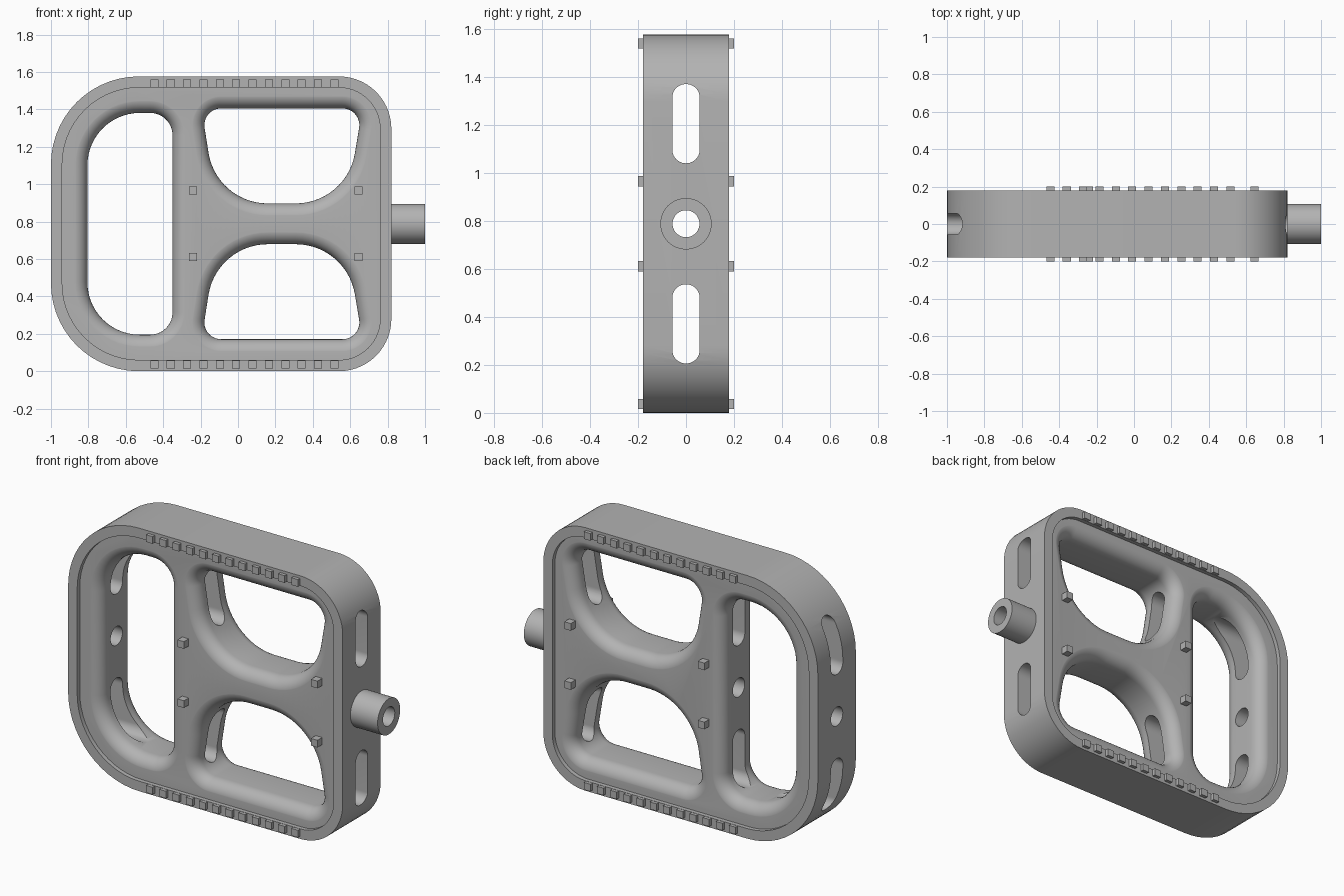
import bpy, bmesh, math
from mathutils import Vector

if "Cube" in bpy.data.objects:
    bpy.data.objects.remove(bpy.data.objects["Cube"])

MID_Z = 0.788          # height of the axle and mirror line
HALF = 0.18            # half thickness of the body
FACE = 0.155           # half thickness at the recessed faces
FILLET = 0.075

grey = bpy.data.materials.new("metal_grey")
grey.use_nodes = True
COLOUR = (0.45, 0.45, 0.45, 1)
grey.diffuse_color = COLOUR
grey.node_tree.nodes["Principled BSDF"].inputs["Base Color"].default_value = COLOUR


def rounded(corners, grow=0.0, seg=14):
    """Outline of a convex counter-clockwise polygon of (u, v, radius), offset by grow."""
    out = []
    n = len(corners)
    for i in range(n):
        p, q, s = (Vector(corners[(i + k) % n][:2]) for k in (-1, 0, 1))
        r = corners[i][2]
        a, b = (q - p).normalized(), (s - q).normalized()
        na, nb = Vector((a.y, -a.x)), Vector((b.y, -b.x))
        centre = q - (na + nb) * r / (1 + na.dot(nb))
        start = math.atan2(na.y, na.x)
        turn = math.acos(max(-1, min(1, na.dot(nb))))
        for k in range(seg + 1):
            t = start + turn * k / seg
            out.append(centre + Vector((math.cos(t), math.sin(t))) * (r + grow))
    return out


def loft(name, rings):
    """Closed solid through rings of matching 3D points."""
    bm = bmesh.new()
    loops = [[bm.verts.new(p) for p in ring] for ring in rings]
    n = len(loops[0])
    for a, b in zip(loops, loops[1:]):
        for i in range(n):
            bm.faces.new((a[i], a[(i + 1) % n], b[(i + 1) % n], b[i]))
    bm.faces.new(loops[0][::-1])
    bm.faces.new(loops[-1])
    bmesh.ops.recalc_face_normals(bm, faces=bm.faces)
    mesh = bpy.data.meshes.new(name)
    bm.to_mesh(mesh)
    bm.free()
    mesh.materials.append(grey)
    obj = bpy.data.objects.new(name, mesh)
    bpy.context.collection.objects.link(obj)
    return obj


def along_y(corners, levels, name):
    """Solid from (y, grow) levels of an x-z outline."""
    return loft(name, [[(p.x, y, p.y) for p in rounded(corners, g)] for y, g in levels])


def along_x(outline, x0, x1, name):
    return loft(name, [[(x, p.x, p.y) for p in outline] for x in (x0, x1)])


def circle(radius, n=48):
    return [Vector((radius * math.cos(math.tau * i / n),
                    MID_Z + radius * math.sin(math.tau * i / n))) for i in range(n)]


def flipped(corners):
    return [(u, 2 * MID_Z - v, r) for u, v, r in reversed(corners)]


def activate(obj):
    bpy.ops.object.select_all(action='DESELECT')
    obj.select_set(True)
    bpy.context.view_layer.objects.active = obj


def cut(obj, cutters):
    activate(obj)
    for c in cutters:
        mod = obj.modifiers.new("cut", 'BOOLEAN')
        mod.operation, mod.solver, mod.object = 'DIFFERENCE', 'EXACT', c
        bpy.ops.object.modifier_apply(modifier=mod.name)


def smooth(obj):
    activate(obj)
    bpy.ops.object.shade_smooth_by_angle(angle=math.radians(30))


# Body: rounded slab
top = 2 * MID_Z
outer = [(-1, 0, 0.47), (0.82, 0, 0.28), (0.82, top, 0.28), (-1, top, 0.47)]
body = along_y(outer, [(-HALF, 0), (HALF, 0)], "pedal_body")

# Shallow recess on both faces
cutters = [along_y(outer, [(s * FACE, -0.06), (s * 0.3, -0.06)], "recess_cutter")
           for s in (-1, 1)]

# Windows with rounded-over rims
side = [(-0.805, 0.195, 0.28), (-0.35, 0.195, 0.12),
        (-0.35, 1.381, 0.12), (-0.805, 1.381, 0.28)]
upper = [(-0.115, 0.897, 0.32), (0.58, 0.897, 0.32),
         (0.665, 1.405, 0.09), (-0.195, 1.405, 0.09)]
half = [(FACE + 0.001 - FILLET * (1 - math.sin(t)), FILLET * (1 - math.cos(t)))
        for t in (math.pi / 2 * k / 8 for k in range(9))] + [(0.3, FILLET)]
levels = [(-y, g) for y, g in reversed(half)] + half
cutters += [along_y(w, levels, "window_cutter") for w in (side, upper, flipped(upper))]

# Slots and axle bore running sideways through every wall
slot = [(-0.057, 1.04, 0.0565), (0.057, 1.04, 0.0565),
        (0.057, 1.37, 0.0565), (-0.057, 1.37, 0.0565)]
cutters += [along_x(rounded(s), -1.2, 1.2, "slot_cutter") for s in (slot, flipped(slot))]
bore = along_x(circle(0.056), -1.2, 1.2, "bore_cutter")
cut(body, cutters + [bore])
smooth(body)

# Hollow axle stub
axle = along_x(circle(0.107), 0.81, 1.0, "axle")
cut(axle, [bore])
smooth(axle)

for c in cutters + [bore]:
    bpy.data.objects.remove(c)

# Grip studs on both faces
spots = [(-0.447 + 0.0875 * i, z, HALF) for i in range(12) for z in (0.037, top - 0.037)]
spots += [(x, MID_Z + d, FACE) for x in (-0.24, 0.645) for d in (-0.177, 0.177)]
for s, face in ((-1, "front"), (1, "back")):
    bm = bmesh.new()
    for x, z, base in spots:
        low, high = base - 0.005, 0.2
        cube = bmesh.ops.create_cube(bm, size=1)["verts"]
        bmesh.ops.scale(bm, vec=(0.043, high - low, 0.043), verts=cube)
        bmesh.ops.translate(bm, vec=(x, s * (low + high) / 2, z), verts=cube)
    mesh = bpy.data.meshes.new(face + "_studs")
    bm.to_mesh(mesh)
    bm.free()
    mesh.materials.append(grey)
    bpy.context.collection.objects.link(bpy.data.objects.new(face + "_studs", mesh))
